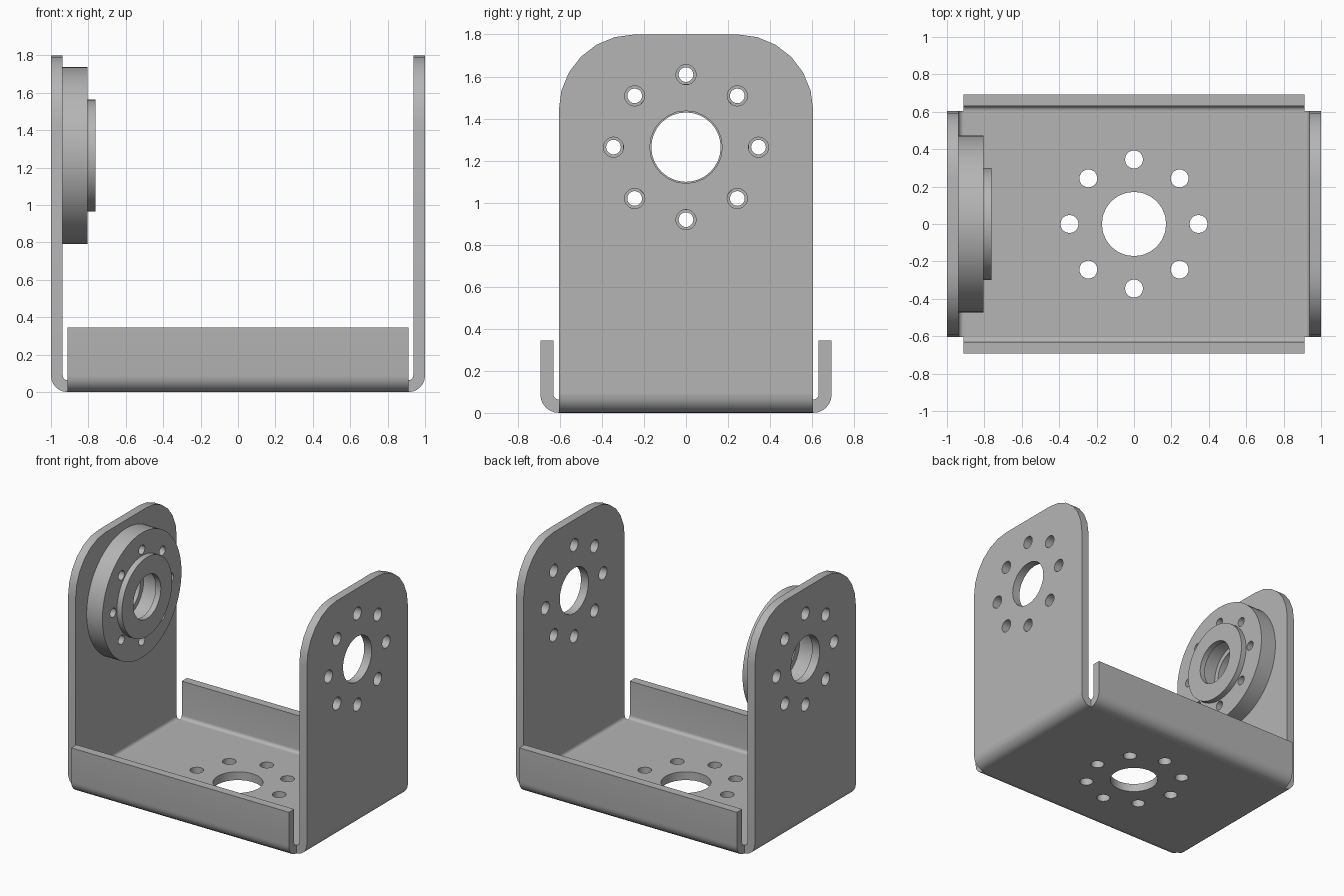
import bpy
import bmesh
from math import cos, sin, pi, radians
from mathutils import Matrix, Vector

cube = bpy.data.objects.get("Cube")
if cube:
    bpy.data.objects.remove(cube)

# Bracket dimensions
T = 0.063                     # sheet thickness
HX, HY = 0.912, 0.605         # flat floor half sizes
R = 0.088                     # outer bend radius
TOP, LIP = 1.8, 0.345         # arm and flange heights
AXIS = 1.264                  # pivot height
X, Y, Z = Vector((1, 0, 0)), Vector((0, 1, 0)), Vector((0, 0, 1))

steel = bpy.data.materials.new("grey_steel")
steel.use_nodes = True
colour = (0.46, 0.46, 0.46, 1)
steel.diffuse_color = colour
steel.node_tree.nodes["Principled BSDF"].inputs["Base Color"].default_value = colour


def arc(cx, cy, r, start, end, steps):
    angles = [radians(start + (end - start) * i / steps) for i in range(steps + 1)]
    return [(cx + r * cos(a), cy + r * sin(a)) for a in angles]


def circle(r, cx=0, cy=0, steps=24):
    return arc(cx, cy, r, 0, 360, steps)[:-1]


def bolt_circle(r, cy=0):
    return [circle(r, 0.345 * cos(i * pi / 4), cy + 0.345 * sin(i * pi / 4), 20)
            for i in range(8)]


def plate(name, loops, depth, u, v, origin):
    """Fill an outline with holes in the u-v plane and thicken it evenly."""
    curve = bpy.data.curves.new(name, "CURVE")
    curve.dimensions = "2D"
    curve.fill_mode = "BOTH"
    curve.extrude = depth / 2
    for loop in loops:
        spline = curve.splines.new("POLY")
        spline.points.add(len(loop) - 1)
        for point, (a, b) in zip(spline.points, loop):
            point.co = (a, b, 0, 1)
        spline.use_cyclic_u = True
    helper = bpy.data.objects.new(name + "_outline", curve)
    bpy.context.collection.objects.link(helper)
    bpy.context.view_layer.update()
    graph = bpy.context.evaluated_depsgraph_get()
    mesh = bpy.data.meshes.new_from_object(helper.evaluated_get(graph))
    bpy.data.objects.remove(helper)
    bpy.data.curves.remove(curve)

    frame = Matrix((u, v, u.cross(v))).transposed().to_4x4()
    frame.translation = origin
    bm = bmesh.new()
    bm.from_mesh(mesh)
    bm.transform(frame)
    bmesh.ops.remove_doubles(bm, verts=bm.verts, dist=0.0001)
    bmesh.ops.recalc_face_normals(bm, faces=bm.faces)
    bm.to_mesh(mesh)
    bm.free()
    mesh.name = name
    mesh.materials.clear()
    mesh.materials.append(steel)
    obj = bpy.data.objects.new(name, mesh)
    bpy.context.collection.objects.link(obj)
    parts.append(obj)


parts = []

# Floor with centre hole and bolt circle
floor = [(-HX, -HY), (HX, -HY), (HX, HY), (-HX, HY)]
plate("floor", [floor, circle(0.172)] + bolt_circle(0.048), T, X, Y, Z * T / 2)

# Arms with rounded tops, and the bends that join them to the floor
CR = 0.36
arm = ([(-HY, R), (HY, R)]
       + arc(HY - CR, TOP - CR, CR, 0, 90, 6)
       + arc(CR - HY, TOP - CR, CR, 90, 180, 6))
outer_bend = arc(0, R, R, -90, 0, 6)
inner_bend = arc(0, R, R - T, 0, -90, 6)
for side, word in ((1, "left"), (-1, "right")):
    plate(word + "_arm", [arm, circle(0.172, 0, AXIS)] + bolt_circle(0.048, AXIS),
          T, Y, Z, X * side * (HX + R - T / 2))
    plate(word + "_arm_bend", [outer_bend + inner_bend], 2 * HY, X * side, Z, X * side * HX)

# Front and back flanges, each bent up in one piece
flange = outer_bend + [(R, LIP), (R - T, LIP)] + inner_bend
for side, word in ((-1, "front"), (1, "back")):
    plate(word + "_flange", [flange], 2 * HX, Y * side, Z, Y * side * HY)

# Bearing housing on the inside of the right arm
hub = Z * AXIS
plate("bearing_housing", [circle(0.473, steps=64), circle(0.21, steps=32)] + bolt_circle(0.035),
      0.132, Y, Z, hub - X * 0.871)
plate("bearing_collar", [circle(0.3, steps=48), circle(0.165, steps=32)],
      0.043, Y, Z, hub - X * 0.7835)

# Smooth the curved walls, keep the edges crisp
bpy.ops.object.select_all(action="DESELECT")
for obj in parts:
    obj.select_set(True)
bpy.context.view_layer.objects.active = parts[0]
bpy.ops.object.shade_smooth_by_angle(angle=radians(35))
